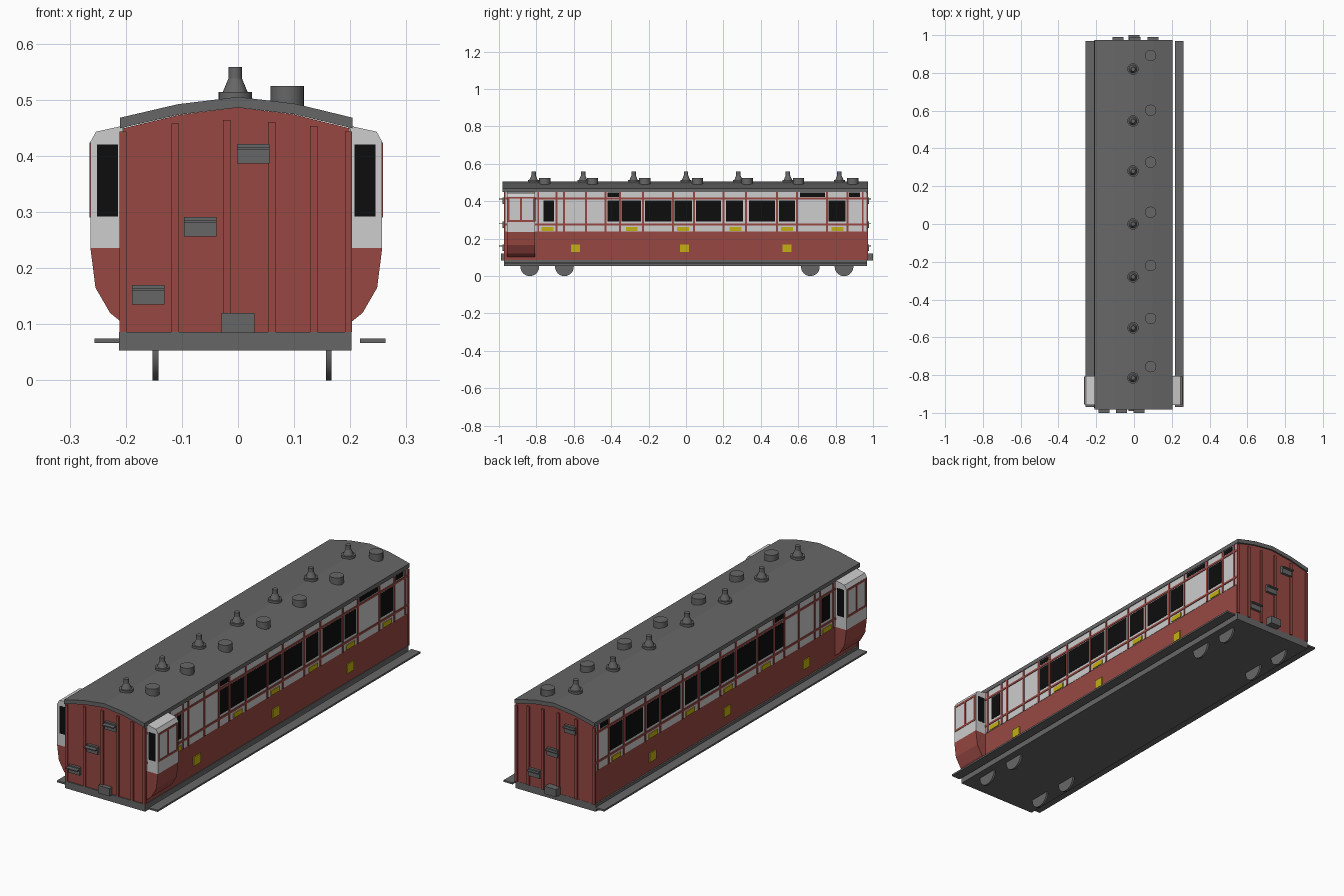
import bpy, bmesh
from mathutils import Matrix

old = bpy.data.objects.get("Cube")
if old:
    bpy.data.objects.remove(old, do_unlink=True)


def material(name, r, g, b):
    m = bpy.data.materials.new(name)
    m.use_nodes = True
    m.diffuse_color = (r, g, b, 1)
    bsdf = next(n for n in m.node_tree.nodes if n.type == 'BSDF_PRINCIPLED')
    bsdf.inputs["Base Color"].default_value = (r, g, b, 1)
    return m


RED = material("brick red", .31, .064, .054)
CREAM = material("pale grey", .61, .61, .61)
GREY = material("dark grey", .134, .134, .134)
BLACK = material("window black", .004, .004, .004)
YELLOW = material("yellow", .56, .43, .006)

CX = -.003      # body centre line
SIDES = (1, -1)


def finish(name, bm, mat, smooth=False):
    bmesh.ops.recalc_face_normals(bm, faces=bm.faces)
    me = bpy.data.meshes.new(name)
    bm.to_mesh(me)
    bm.free()
    me.materials.append(mat)
    ob = bpy.data.objects.new(name, me)
    bpy.context.collection.objects.link(ob)
    if smooth:
        bpy.ops.object.select_all(action='DESELECT')
        ob.select_set(True)
        bpy.context.view_layer.objects.active = ob
        bpy.ops.object.shade_smooth_by_angle()
    return ob


def boxes(name, spans, mat):
    """One object from boxes given as (x0, x1, y0, y1, z0, z1)."""
    bm = bmesh.new()
    for x0, x1, y0, y1, z0, z1 in spans:
        mid = ((x0 + x1) / 2, (y0 + y1) / 2, (z0 + z1) / 2)
        size = (abs(x1 - x0), abs(y1 - y0), abs(z1 - z0), 1)
        bmesh.ops.create_cube(bm, size=1, matrix=Matrix.Translation(mid) @ Matrix.Diagonal(size))
    return finish(name, bm, mat)


def prism(name, outline, y0, y1, mat):
    """Extrude an (x, z) outline along y."""
    bm = bmesh.new()
    face = bm.faces.new([bm.verts.new((x, y0, z)) for x, z in outline])
    ext = bmesh.ops.extrude_face_region(bm, geom=[face])
    verts = [v for v in ext["geom"] if isinstance(v, bmesh.types.BMVert)]
    bmesh.ops.translate(bm, verts=verts, vec=(0, y1 - y0, 0))
    return finish(name, bm, mat)


def cone(bm, x, y, z0, z1, r0, r1):
    bmesh.ops.create_cone(bm, cap_ends=True, segments=20, radius1=r0, radius2=r1,
                          depth=z1 - z0, matrix=Matrix.Translation((x, y, (z0 + z1) / 2)))


def side_plates(s, spans, depth):
    """Plates on one side wall from (y0, y1, z0, z1) spans."""
    return [(CX + s * .200, CX + s * depth, *span) for span in spans]


# Body shell, roof and floor
arch = [(-.207, .449), (-.104, .473), (.003, .486), (.104, .474), (.207, .449)]
shell = [(CX + x * .202 / .207, z) for x, z in arch]
prism("body", [(CX - .202, .08), *shell, (CX + .202, .08)], -.968, .966, RED)
lower = [(CX + x, z) for x, z in arch]
prism("roof", lower + [(x, z + .019) for x, z in reversed(lower)], -.981, .973, GREY)
boxes("floor", [(-.212, .202, -.973, .967, .053, .086)], GREY)
boxes("footboards", [(.0035 + s * .2135, .0035 + s * .2595, -.968, .968, .066, .074)
                     for s in SIDES], GREY)

# Side walls: pale band, windows, mouldings and yellow markings
windows = [(-.763, -.705), (-.42, -.358), (-.345, -.24), (-.22, -.077), (-.062, .032),
           (.053, .187), (.213, .304), (.336, .475), (.497, .582), (.763, .854)]
top_lights = [(-.42, -.358), (.61, .742), (.872, .93)]
uprights = [-.79, -.692, -.652, -.535, -.43, -.352, -.23, -.07, .043, .2,
            .32, .486, .594, .753, .864, .945]
doors = [-.74, -.29, -.015, .265, .54, .81]
for s, side in zip(SIDES, ("left", "right")):
    glass = windows + ([(.612, .74)] if s < 0 else [])
    lights = [l for l in top_lights if s > 0 or not .6 < l[0] < .7]
    boxes(side + "_upper_panel", side_plates(s, [(-.968, .966, .238, .449)], .2035), CREAM)
    panes = [(a, b, .293, .405) for a, b in glass] + [(a, b, .424, .446) for a, b in lights]
    boxes(side + "_windows", side_plates(s, panes, .2048), BLACK)
    bars = [(y - .005, y + .005, .238, .449) for y in uprights]
    bars += [(-.968, .966, z - .005, z + .005) for z in (.276, .414)]
    boxes(side + "_mouldings", side_plates(s, bars, .2065), RED)
    marks = [(y - .032, y + .032, .24, .262) for y in doors]
    marks += [(y - .024, y + .024, .128, .17) for y in (-.59, -.008, .54)]
    boxes(side + "_yellow_markings", side_plates(s, marks, .2072), YELLOW)

# Guard lookouts near the front
Y0, Y1 = -.957, -.806
for s, side in zip(SIDES, ("left", "right")):
    top = [(.2, .454), (.25, .443), (.26, .425), (.26, .236), (.2, .236)]
    base = [(.2, .236), (.26, .236), (.251, .165), (.225, .12), (.2, .1)]
    prism(side + "_lookout_top", [(CX + s * x, z) for x, z in top], Y0, Y1, CREAM)
    prism(side + "_lookout_base", [(CX + s * x, z) for x, z in base], Y0, Y1, RED)
    boxes(side + "_lookout_windows",
          [(CX + s * .211, CX + s * .248, y - .001, y + .001, .292, .42) for y in (Y0, Y1)], BLACK)
    frame = [(y - .005, y + .005, .29, .424) for y in (Y0 + .008, (Y0 + Y1) / 2, Y1 - .008)]
    frame += [(Y0 + .003, Y1 - .003, z - .005, z + .005) for z in (.295, .419)]
    boxes(side + "_lookout_frame", [(CX + s * .258, CX + s * .2615, *f) for f in frame], RED)

# Ends: ribs, climbing steps and coupling blocks
ribs = [(-.205, .443), (-.112, .458), (-.02, .464), (.06, .46), (.135, .453), (.197, .443)]
for d, wall, end, steps, reach, block in (
        (-1, -.968, "front", (-.16, -.067, .027), -1, -.989),
        (1, .966, "back", (.1, .006, -.084), .99, 1)):
    boxes(end + "_ribs", [(x - .0065, x + .0065, wall - d * .002, wall + d * .006, .086, z)
                          for x, z in ribs], RED)
    treads = []
    for x, z in zip(steps, (.135, .256, .386)):
        treads.append((x - .029, x + .029, wall, wall + d * .012, z, z + .035))
        treads.append((x - .029, x + .029, wall, reach, z + .024, z + .029))
    boxes(end + "_steps", treads, GREY)
    boxes(end + "_coupling_block", [(-.029, .029, wall, block, .084, .12)], GREY)

# Roof ventilators and lamp covers
bm = bmesh.new()
for y in (-.815, -.55, -.28, 0, .28, .545, .82):
    cone(bm, -.005, y, .49, .514, .03, .03)
    cone(bm, -.005, y, .514, .538, .022, .012)
    cone(bm, -.005, y, .538, .558, .012, .012)
finish("roof_ventilators", bm, GREY, True)
bm = bmesh.new()
for y in (-.755, -.5, -.22, .062, .327, .602, .892):
    cone(bm, .088, y, .48, .524, .03, .03)
finish("roof_lamp_covers", bm, GREY, True)

# Wheels
bm = bmesh.new()
for y in (-.835, -.65, .665, .845):
    for s in SIDES:
        turn = Matrix.Translation((.0075 + s * .1545, y, .05)) @ Matrix.Rotation(1.5708, 4, 'Y')
        bmesh.ops.create_cone(bm, cap_ends=True, segments=32, radius1=.05, radius2=.05,
                              depth=.01, matrix=turn)
finish("wheels", bm, GREY, True)
